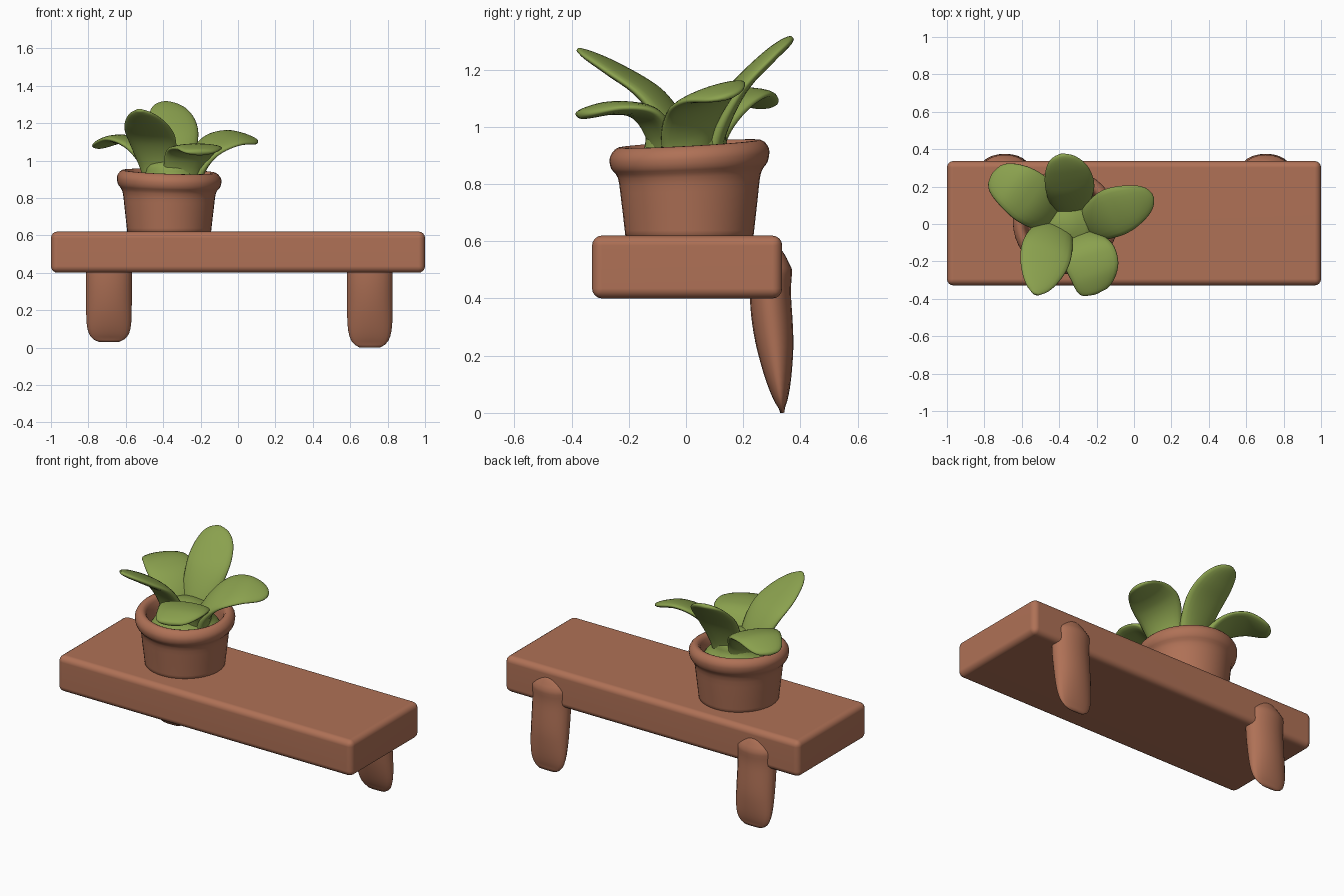
import bpy, bmesh, math
from mathutils import Vector

if "Cube" in bpy.data.objects:
    bpy.data.objects.remove(bpy.data.objects["Cube"])


def material(name, rgb):
    m = bpy.data.materials.new(name)
    m.diffuse_color = (*rgb, 1)
    m.use_nodes = True
    m.node_tree.nodes["Principled BSDF"].inputs["Base Color"].default_value = m.diffuse_color
    return m


terracotta = material("terracotta", (0.43, 0.165, 0.093))
green = material("leaf green", (0.255, 0.355, 0.076))


def finish(bm, name, mat):
    bmesh.ops.recalc_face_normals(bm, faces=bm.faces)
    me = bpy.data.meshes.new(name)
    bm.to_mesh(me)
    bm.free()
    ob = bpy.data.objects.new(name, me)
    bpy.context.collection.objects.link(ob)
    me.materials.append(mat)
    for p in me.polygons:
        p.use_smooth = True
    return ob


def catmull(a, b, c, d, t):
    return 0.5 * (2 * b + (c - a) * t + (2 * a - 5 * b + 4 * c - d) * t * t
                  + (3 * b - a - 3 * c + d) * t ** 3)


def smooth_path(pts, steps):
    out = []
    for i in range(len(pts) - 1):
        q = [pts[max(0, min(len(pts) - 1, i + k))] for k in (-1, 0, 1, 2)]
        for s in range(steps):
            out.append([catmull(*v, s / steps) for v in zip(*q)])
    return out + [list(pts[-1])]


def skin(bm, rings):
    n = len(rings[0])
    for a, b in zip(rings, rings[1:]):
        for j in range(n):
            bm.faces.new((a[j], a[(j + 1) % n], b[(j + 1) % n], b[j]))
    bm.faces.new(rings[0])
    bm.faces.new(rings[-1])


# Flattened tube along a path; size(t) gives half width and half thickness
def loft(name, mat, path, side, size, n=20):
    pts = [Vector(p) for p in smooth_path(path, 8)]
    last = len(pts) - 1
    bm = bmesh.new()
    rings = []
    for i, c in enumerate(pts):
        t = pts[min(i + 1, last)] - pts[max(i - 1, 0)]
        up = side.cross(t).normalized()
        hw, ht = size(i / last)
        angles = [2 * math.pi * j / n for j in range(n)]
        rings.append([bm.verts.new(c + side * hw * math.cos(a) + up * ht * math.sin(a))
                      for a in angles])
    skin(bm, rings)
    return finish(bm, name, mat)


# Turned shape from a (radius, z) profile, with optional rim tilt
def lathe(name, mat, profile, cx, cy, tilt=0.0, n=40):
    bm = bmesh.new()
    rings = []
    for r, z in smooth_path(profile, 3):
        k = tilt * max(0, min(1, (z - 0.7) / 0.2))
        ring = []
        for j in range(n):
            a = 2 * math.pi * j / n
            x, y = r * math.cos(a), r * math.sin(a)
            ring.append(bm.verts.new((cx + x, cy + y, z + k * (y - 0.6 * x))))
        rings.append(ring)
    skin(bm, rings)
    return finish(bm, name, mat)


# Shelf board
bm = bmesh.new()
bmesh.ops.create_cube(bm, size=1)
for v in bm.verts:
    v.co = Vector((v.co.x * 2, v.co.y * 0.665 + 0.004, v.co.z * 0.22 + 0.51))
bmesh.ops.bevel(bm, geom=bm.edges[:], offset=0.035, segments=4, profile=0.5, affect='EDGES')
board = finish(bm, "shelf_board", terracotta)
board.modifiers.new("normals", 'WEIGHTED_NORMAL')


# Two rounded brackets at the back, tapering to a flat rounded toe
def bracket_size(t):
    toe = max(0, (t - 0.4) / 0.6)
    top = min(1, 0.3 + t / 0.25)
    return (0.122 * top * (1 - 0.55 * toe ** 7),
            0.072 * top * max(0.1, 1 - toe ** 2.2))


for name, x, low in (("left_bracket", -0.69, 0.03), ("right_bracket", 0.705, 0.0)):
    path = [(x, 0.31, 0.575), (x, 0.295, 0.42), (x, 0.315, 0.2), (x, 0.337, low)]
    loft(name, terracotta, path, Vector((1, 0, 0)), bracket_size)

# Pot with a thick rolled rim, slightly tilted
pot = [(0.222, 0.60), (0.238, 0.74), (0.25, 0.83), (0.274, 0.867), (0.278, 0.91),
       (0.25, 0.941), (0.216, 0.92), (0.195, 0.80)]
lathe("plant_pot", terracotta, pot, -0.368, 0.012, 0.055)

# Plant base filling the pot
core = [(0.20, 0.80), (0.195, 0.86), (0.148, 0.92), (0.13, 0.98), (0.03, 1.015)]
lathe("plant_base", green, core, -0.355, 0.0)

# Leaves: name, half width, sideways lean, tip sharpness, path from neck to tip
leaves = [
    ("back_leaf", 0.132, 0.0, 0.6,
     [(-0.34, 0.10, 0.98), (-0.34, 0.18, 1.13), (-0.36, 0.29, 1.245), (-0.387, 0.372, 1.312)]),
    ("right_leaf", 0.132, 0.3, 0.6,
     [(-0.22, 0.01, 0.98), (-0.14, 0.05, 1.08), (-0.02, 0.097, 1.122), (0.102, 0.15, 1.105)]),
    ("front_right_leaf", 0.145, 0.0, 0.4,
     [(-0.29, -0.09, 0.97), (-0.25, -0.15, 1.05), (-0.21, -0.26, 1.066), (-0.205, -0.374, 1.04)]),
    ("front_left_leaf", 0.138, 0.0, 0.75,
     [(-0.43, -0.04, 0.98), (-0.46, -0.12, 1.11), (-0.495, -0.25, 1.2), (-0.527, -0.376, 1.27)]),
    ("back_left_leaf", 0.142, 0.0, 0.45,
     [(-0.455, 0.06, 0.98), (-0.53, 0.12, 1.08), (-0.64, 0.2, 1.115), (-0.756, 0.27, 1.072)]),
]
for name, width, lean, sharp, path in leaves:
    neck = path[0]
    root = (neck[0] * 0.7 - 0.107, neck[1] * 0.7, 0.84)
    d = Vector(path[-1]) - Vector(root)
    side = Vector((-d.y, d.x, 0)).normalized()
    side.z = lean

    def leaf_size(t):
        grow = 0.65 + 0.35 * math.sin(min(1, t / 0.6) * math.pi / 2) ** 2
        tip = max(0, (t - 0.55) / 0.45)
        end = max(0.12, (1 - tip * tip) ** sharp)
        return width * grow * end, (0.05 - 0.025 * min(1, t / 0.6)) * max(0.3, end ** 0.6)

    loft(name, green, [root] + path, side, leaf_size)
